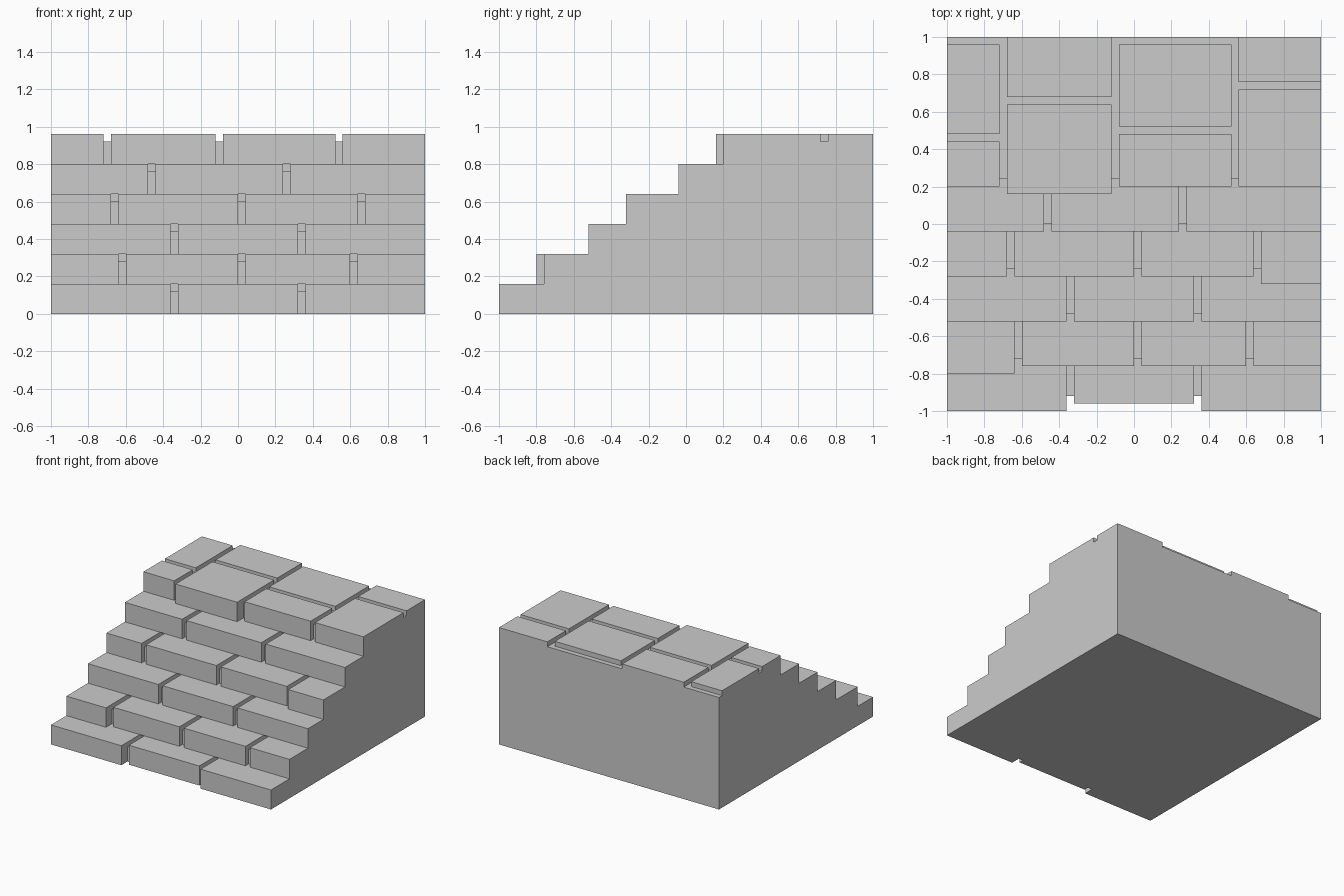
import bpy, bmesh
from mathutils import Matrix, Vector

if "Cube" in bpy.data.objects:
    bpy.data.objects.remove(bpy.data.objects["Cube"])

H, LIP = 0.16, 0.04          # course height, joint depth
CORE_FRONT = [-0.92, -0.72, -0.48, -0.24, 0.0, 0.24]


def make_object(name, bm):
    bmesh.ops.recalc_face_normals(bm, faces=bm.faces[:])
    mesh = bpy.data.meshes.new(name)
    bm.to_mesh(mesh)
    bm.free()
    obj = bpy.data.objects.new(name, mesh)
    bpy.context.collection.objects.link(obj)
    return obj


def add_box(bm, x0, x1, y0, y1, z0, z1):
    centre = Vector((x0 + x1, y0 + y1, z0 + z1)) / 2
    size = (x1 - x0, y1 - y0, z1 - z0, 1)
    bmesh.ops.create_cube(bm, size=1, matrix=Matrix.Translation(centre) @ Matrix.Diagonal(size))


# Mortar core: stepped side profile extruded across the full width
profile = [(1, 0), (CORE_FRONT[0], 0)]
for i, y in enumerate(CORE_FRONT):
    top = round((i + 1) * H - LIP, 2)
    profile.append((y, top))
    profile.append((CORE_FRONT[i + 1] if i < 5 else 1, top))
bm = bmesh.new()
face = bm.faces.new([bm.verts.new((-1, y, z)) for y, z in profile])
side = bmesh.ops.extrude_face_region(bm, geom=[face])["geom"]
for v in side:
    if isinstance(v, bmesh.types.BMVert):
        v.co.x = 1
stairs = make_object("stone_stairs", bm)

# Step stones: (x start, x end, front y) per course
courses = [
    [(-1, -0.36, -1), (-0.32, 0.32, -0.96), (0.36, 1, -1)],
    [(-1, -0.64, -0.80), (-0.60, 0, -0.76), (0.04, 0.60, -0.76), (0.64, 1, -0.76)],
    [(-1, -0.36, -0.52), (-0.32, 0.32, -0.52), (0.36, 1, -0.52)],
    [(-1, -0.68, -0.28), (-0.64, 0, -0.28), (0.04, 0.64, -0.28), (0.68, 1, -0.32)],
    [(-1, -0.48, -0.04), (-0.44, 0.24, -0.04), (0.28, 1, -0.04)],
]
stone_sets = []
for i, course in enumerate(courses):
    bm = bmesh.new()
    for x0, x1, front in course:
        add_box(bm, x0, x1, front, CORE_FRONT[i + 1] + 0.1, round(i * H, 2), round((i + 1) * H, 2))
    stone_sets.append(make_object(f"step_stones_{i + 1}", bm))

# Landing slabs: column x range, then two y ranges
landing = [
    (-1, -0.72, (0.20, 0.44), (0.48, 0.96)),
    (-0.68, -0.12, (0.16, 0.64), (0.68, 1)),
    (-0.08, 0.52, (0.20, 0.48), (0.52, 0.96)),
    (0.56, 1, (0.20, 0.72), (0.76, 1)),
]
bm = bmesh.new()
for x0, x1, *spans in landing:
    for y0, y1 in spans:
        add_box(bm, x0, x1, y0, y1, 0.80, 0.96)
stone_sets.append(make_object("landing_slabs", bm))

# Merge the stones with the core into one clean solid
bpy.context.view_layer.objects.active = stairs
for stones in stone_sets:
    mod = stairs.modifiers.new("union", 'BOOLEAN')
    mod.operation = 'UNION'
    mod.solver = 'EXACT'
    mod.object = stones
    bpy.ops.object.modifier_apply(modifier=mod.name)
    bpy.data.objects.remove(stones)

# Remove leftover edges on flat walls
bm = bmesh.new()
bm.from_mesh(stairs.data)
bmesh.ops.remove_doubles(bm, verts=bm.verts[:], dist=0.0005)
bmesh.ops.dissolve_limit(bm, angle_limit=0.01, verts=bm.verts[:], edges=bm.edges[:])
bm.to_mesh(stairs.data)
bm.free()
